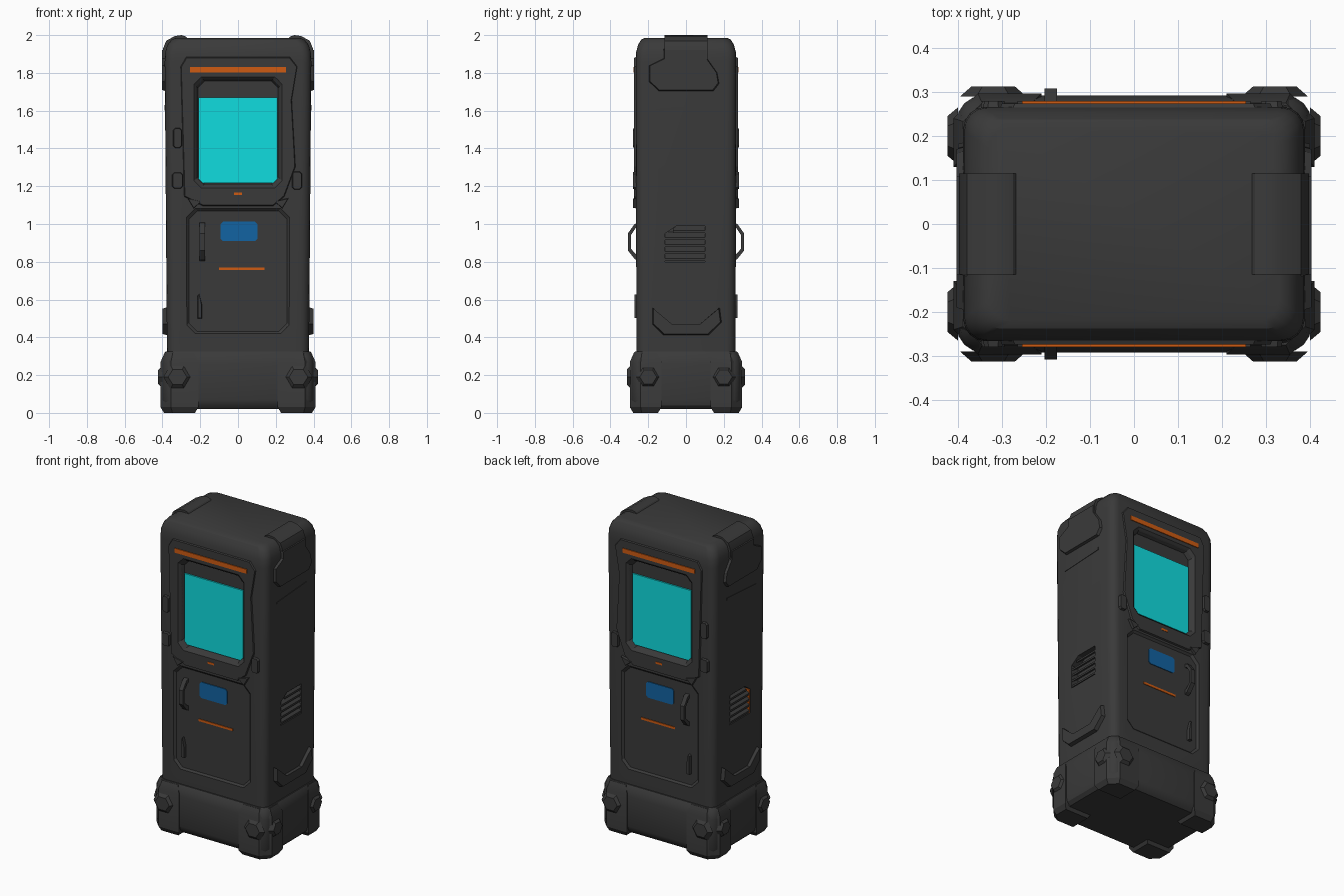
import bpy, bmesh, math
from mathutils import Vector

if "Cube" in bpy.data.objects:
    bpy.data.objects.remove(bpy.data.objects["Cube"])


def mat(name, c):
    m = bpy.data.materials.new(name)
    m.diffuse_color = (*c, 1)
    m.use_nodes = True
    m.node_tree.nodes["Principled BSDF"].inputs["Base Color"].default_value = m.diffuse_color
    return m


DARK = mat("charcoal", (0.042, 0.042, 0.042))
CYAN = mat("screen cyan", (0.005, 0.72, 0.74))
BLUE = mat("panel blue", (0.006, 0.125, 0.36))
ORANGE = mat("orange", (0.62, 0.105, 0.006))


def place(axis, d, u, v):
    return {"x": (d, u, v), "y": (u, d, v), "z": (u, v, d)}[axis]


def loft(bm, axis, rings):
    """Skin a list of (depth, 2D points) rings and cap both ends."""
    vs = [[bm.verts.new(place(axis, d, *p)) for p in pts] for d, pts in rings]
    n = len(vs[0])
    for a, b in zip(vs, vs[1:]):
        for i in range(n):
            bm.faces.new((a[i], a[(i + 1) % n], b[(i + 1) % n], b[i]))
    bm.faces.new(vs[0])
    bm.faces.new(vs[-1])


def finish(name, bm, m, smooth=True):
    bmesh.ops.recalc_face_normals(bm, faces=bm.faces)
    me = bpy.data.meshes.new(name)
    bm.to_mesh(me)
    bm.free()
    me.materials.append(m)
    ob = bpy.data.objects.new(name, me)
    bpy.context.collection.objects.link(ob)
    if smooth:
        shade(ob)
    return ob


def shade(ob):
    bpy.ops.object.select_all(action="DESELECT")
    ob.select_set(True)
    bpy.context.view_layer.objects.active = ob
    bpy.ops.object.shade_smooth_by_angle(angle=math.radians(28))


def shrink(pts, k):
    xs, ys = [p[0] for p in pts], [p[1] for p in pts]
    cx, cy = (min(xs) + max(xs)) / 2, (min(ys) + max(ys)) / 2
    w, h = (max(xs) - min(xs)) / 2, (max(ys) - min(ys)) / 2
    return [(cx + (x - cx) * (1 - k / w), cy + (y - cy) * (1 - k / h)) for x, y in pts]


def plate(name, axis, pts, d0, d1, m=DARK, inset=0.0):
    """Polygon raised from d0 to d1, edges sloping in by inset."""
    bm = bmesh.new()
    loft(bm, axis, [(d0, pts), (d1, shrink(pts, inset))])
    return finish(name, bm, m, False)


def rect(x0, x1, z0, z1, c=0.0):
    if not c:
        return [(x0, z0), (x1, z0), (x1, z1), (x0, z1)]
    return [(x0 + c, z0), (x1 - c, z0), (x1, z0 + c), (x1, z1 - c),
            (x1 - c, z1), (x0 + c, z1), (x0, z1 - c), (x0, z0 + c)]


def rounded(hx, hy, r, n=4):
    pts = []
    for q, (sx, sy) in enumerate(((1, 1), (-1, 1), (-1, -1), (1, -1))):
        for i in range(n + 1):
            a = (q + i / n) * math.pi / 2
            pts.append((sx * (hx - r) + r * math.cos(a), sy * (hy - r) + r * math.sin(a)))
    return pts


# main cabinet body
bm = bmesh.new()
loft(bm, "z", [(z, rounded(hx, hy, r)) for z, hx, hy, r in (
    (0.2, 0.375, 0.262, 0.05), (1.86, 0.388, 0.266, 0.05), (1.91, 0.385, 0.264, 0.05),
    (1.95, 0.373, 0.253, 0.05), (1.975, 0.352, 0.238, 0.05), (1.985, 0.33, 0.22, 0.05))])
body = finish("cabinet_body", bm, DARK, False)

# raised housing around the screen and upper face, front and back
housing = []
outline = [(-0.19, 1.09), (0.19, 1.09), (0.25, 1.14), (0.31, 1.3), (0.29, 1.66),
           (0.32, 1.84), (0.28, 1.89), (-0.28, 1.89), (-0.31, 1.84), (-0.29, 1.14), (-0.25, 1.12)]
for s in (-1, 1):
    housing.append(plate("screen_housing", "y", outline, s * 0.25, s * 0.274, inset=0.01))

# cutter for the screen recesses, door recesses and side vents
bm = bmesh.new()
vent = [(-0.11, 0.8), (0.10, 0.8), (0.10, 0.99), (-0.05, 0.99), (-0.11, 0.95)]
for s in (-1, 1):
    sc = rect(-0.24, 0.24, 1.185, 1.785, 0.04)
    loft(bm, "y", [(s * 0.30, shrink(sc, -0.02)), (s * 0.26, shrink(sc, 0.02)), (s * 0.236, shrink(sc, 0.028))])
    door = rect(-0.29, 0.29, 0.40, 1.10, 0.05)
    loft(bm, "y", [(s * 0.30, shrink(door, -0.02)), (s * 0.252, shrink(door, 0.03))])
    loft(bm, "x", [(s * 0.42, vent), (s * 0.33, vent)])
cutter = finish("recess_cutter", bm, DARK, False)
cutter.hide_render = True
for ob in [body] + housing:
    mod = ob.modifiers.new("recesses", "BOOLEAN")
    mod.operation, mod.solver, mod.object = "DIFFERENCE", "EXACT", cutter
    bpy.context.view_layer.objects.active = ob
    bpy.ops.object.modifier_apply(modifier=mod.name)
bpy.data.objects.remove(cutter)
shade(body)

# heavy base skirt
bm = bmesh.new()
loft(bm, "z", [(z, rounded(hx, hy, r)) for z, hx, hy, r in (
    (0.02, 0.375, 0.262, 0.06), (0.04, 0.395, 0.282, 0.06), (0.07, 0.403, 0.292, 0.06),
    (0.26, 0.403, 0.292, 0.06), (0.30, 0.397, 0.284, 0.06), (0.325, 0.383, 0.27, 0.06))])
finish("base_skirt", bm, DARK)

hexagon = [(math.cos(a), math.sin(a)) for a in (i * math.pi / 3 for i in range(6))]


def hexa(u, v, r):
    return [(u + r * a, v + r * b) for a, b in hexagon]


for sx in (-1, 1):
    # corner feet and corner pads, bolted to the base
    for sy in (-1, 1):
        bm = bmesh.new()
        pts = [(0.21, 0.297), (0.355, 0.297), (0.41, 0.24), (0.41, 0.13), (0.21, 0.13)]
        pts = [(sx * a, sy * b) for a, b in pts]
        loft(bm, "z", [(0.0, shrink(pts, 0.018)), (0.03, pts), (0.27, pts), (0.32, shrink(pts, 0.022))])
        finish("corner_pad", bm, DARK)
        plate("front_bolt", "y", hexa(sx * 0.32, 0.19, 0.075), sy * 0.29, sy * 0.312, inset=0.025)
        plate("side_bolt", "x", hexa(sy * 0.20, 0.19, 0.065), sx * 0.40, sx * 0.424, inset=0.02)

    # top corner guard wrapping over the edge
    prof = [(0.255, 1.97), (0.275, 1.992), (0.30, 2.0), (0.335, 1.995), (0.38, 1.97), (0.396, 1.93),
            (0.399, 1.84), (0.38, 1.82)]
    prof = [(sx * a, b) for a, b in prof]
    bm = bmesh.new()
    loft(bm, "y", [(-0.115, prof), (0.115, prof)])
    finish("top_guard", bm, DARK)
    flare = [(-0.12, 1.93), (-0.12, 1.88), (-0.2, 1.84), (-0.2, 1.75), (-0.15, 1.70),
             (0.15, 1.70), (0.18, 1.74), (0.17, 1.80), (0.115, 1.88), (0.115, 1.93)]
    plate("side_guard", "x", flare, sx * 0.37, sx * 0.403, inset=0.01)

    # lower side bracket, and side seam strip
    cup = [(-0.18, 0.56), (-0.18, 0.47), (-0.12, 0.41), (0.12, 0.41), (0.19, 0.48),
           (0.18, 0.56), (0.08, 0.47), (-0.08, 0.47)]
    plate("side_bracket", "x", cup, sx * 0.37, sx * 0.40, inset=0.008)
    plate("side_seam", "x", [(-0.16, 1.60), (0.14, 1.615), (0.14, 1.63), (-0.16, 1.61)], sx * 0.38, sx * 0.389)

    # slanted vent slats
    for i in range(5):
        z = 0.805 + i * 0.037
        slat = [(sx * 0.335, z + 0.03), (sx * 0.378, z), (sx * 0.378, z + 0.012), (sx * 0.335, z + 0.042)]
        plate("vent_slat", "y", slat, -0.11 if i < 4 else -0.07, 0.10)

# orange edge light in the left vent
plate("vent_light", "x", rect(-0.108, -0.10, 0.80, 0.95), -0.335, -0.378, ORANGE)

for s in (-1, 1):
    # screen and its coloured details
    plate("screen", "y", rect(-0.208, 0.208, 1.218, 1.67), s * 0.237, s * 0.246, CYAN)
    plate("top_light_bar", "y", rect(-0.255, 0.255, 1.803, 1.831), s * 0.27, s * 0.279, ORANGE)
    plate("status_light", "y", rect(-0.022, 0.022, 1.153, 1.166), s * 0.27, s * 0.276, ORANGE)
    plate("door_light", "y", rect(-0.10, 0.14, 0.757, 0.771), s * 0.248, s * 0.256, ORANGE)
    plate("door_panel", "y", rect(-0.092, 0.102, 0.91, 1.012, 0.012), s * 0.248, s * 0.257, BLUE)

    # door handle and lower latch
    grip = [(0.245, 0.80), (0.272, 0.815), (0.308, 0.86), (0.308, 0.95), (0.272, 1.0), (0.245, 1.01),
            (0.245, 0.985), (0.266, 0.98), (0.292, 0.94), (0.292, 0.87), (0.266, 0.84), (0.245, 0.83)]
    plate("door_handle", "x", [(s * a, b) for a, b in grip], -0.203, -0.175)
    latch = [(-0.215, 0.50), (-0.19, 0.50), (-0.19, 0.57), (-0.205, 0.63), (-0.215, 0.62)]
    plate("door_latch", "y", latch, s * 0.245, s * 0.272, inset=0.003)

    # edge clips on the face
    for x0, x1, z0, z1 in ((-0.35, -0.29, 1.185, 1.275), (0.285, 0.34, 1.18, 1.28), (-0.345, -0.295, 1.40, 1.51)):
        plate("edge_clip", "y", rect(x0, x1, z0, z1, 0.012), s * 0.255, s * 0.28, inset=0.005)
    for sx in (-1, 1):
        tri = [(sx * 0.27, 1.14), (sx * 0.19, 1.12), (sx * 0.235, 1.08)]
        plate("housing_gusset", "y", tri, s * 0.25, s * 0.28, inset=0.006)
